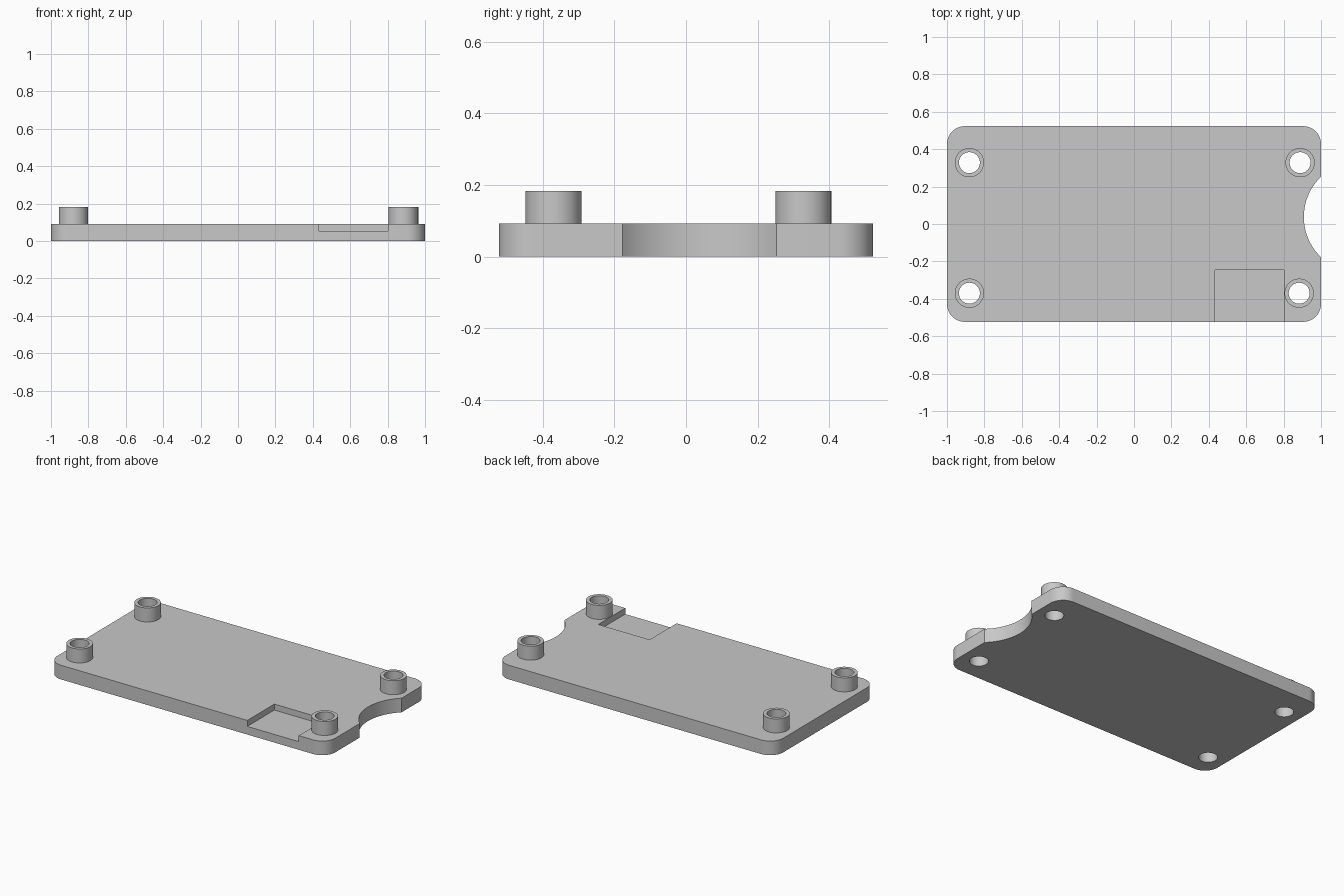
import bpy
import bmesh
from math import radians
from mathutils import Matrix, Vector

if "Cube" in bpy.data.objects:
    bpy.data.objects.remove(bpy.data.objects["Cube"])

PLATE_TOP, POST_TOP, HALF_DEPTH = 0.092, 0.183, 0.523
POSTS = {
    "back_right_post": (-0.88, 0.328),
    "back_left_post": (0.888, 0.328),
    "front_right_post": (-0.88, -0.37),
    "front_left_post": (0.883, -0.37),
}

grey = bpy.data.materials.new("plain grey")
grey.use_nodes = True
grey.diffuse_color = (0.58, 0.58, 0.58, 1)
grey.node_tree.nodes["Principled BSDF"].inputs["Base Color"].default_value = grey.diffuse_color


def finish(name, bm):
    mesh = bpy.data.meshes.new(name)
    bm.to_mesh(mesh)
    bm.free()
    mesh.materials.append(grey)
    obj = bpy.data.objects.new(name, mesh)
    bpy.context.collection.objects.link(obj)
    return obj


def box(name, low, high, corner=0):
    """Box between two corners, with optional rounded upright edges."""
    low, high = Vector(low), Vector(high)
    bm = bmesh.new()
    bmesh.ops.create_cube(bm, size=1, matrix=Matrix.Translation((low + high) / 2)
                          @ Matrix.Diagonal((*(high - low), 1)))
    if corner:
        upright = [e for e in bm.edges if abs(e.verts[0].co.z - e.verts[1].co.z) > 0.01]
        bmesh.ops.bevel(bm, geom=upright, offset=corner, segments=12,
                        profile=0.5, affect='EDGES')
    return finish(name, bm)


def cylinder(name, x, y, radius, z0, z1, sides=64):
    bm = bmesh.new()
    bmesh.ops.create_cone(bm, cap_ends=True, segments=sides, radius1=radius, radius2=radius,
                          depth=z1 - z0, matrix=Matrix.Translation((x, y, (z0 + z1) / 2)))
    return finish(name, bm)


def activate(obj):
    bpy.ops.object.select_all(action='DESELECT')
    obj.select_set(True)
    bpy.context.view_layer.objects.active = obj


def cut(obj, cutter):
    mod = obj.modifiers.new("cut", 'BOOLEAN')
    mod.operation = 'DIFFERENCE'
    mod.solver = 'EXACT'
    mod.object = cutter
    activate(obj)
    bpy.ops.object.modifier_apply(modifier=mod.name)


# Base plate with rounded corners
plate = box("base_plate", (-1, -HALF_DEPTH, 0), (1, HALF_DEPTH, PLATE_TOP), corner=0.095)
parts = [plate]

# Curved side notch and shallow front pocket
cutters = [
    cylinder("notch_cutter", 1.206, 0.0375, 0.298, -0.1, 0.3, sides=128),
    box("pocket_cutter", (0.433, -0.7, 0.053), (0.803, -0.245, 0.3)),
]
for cutter in cutters:
    cut(plate, cutter)

# Hollow posts, drilled right through the plate
for name, (x, y) in POSTS.items():
    post = cylinder(name, x, y, 0.078, PLATE_TOP, POST_TOP)
    drill = cylinder("drill_cutter", x, y, 0.056, -0.1, 0.3)
    cut(post, drill)
    cut(plate, drill)
    parts.append(post)
    cutters.append(drill)

for cutter in cutters:
    bpy.data.objects.remove(cutter)

for part in parts:
    activate(part)
    bpy.ops.object.shade_smooth_by_angle(angle=radians(30))
